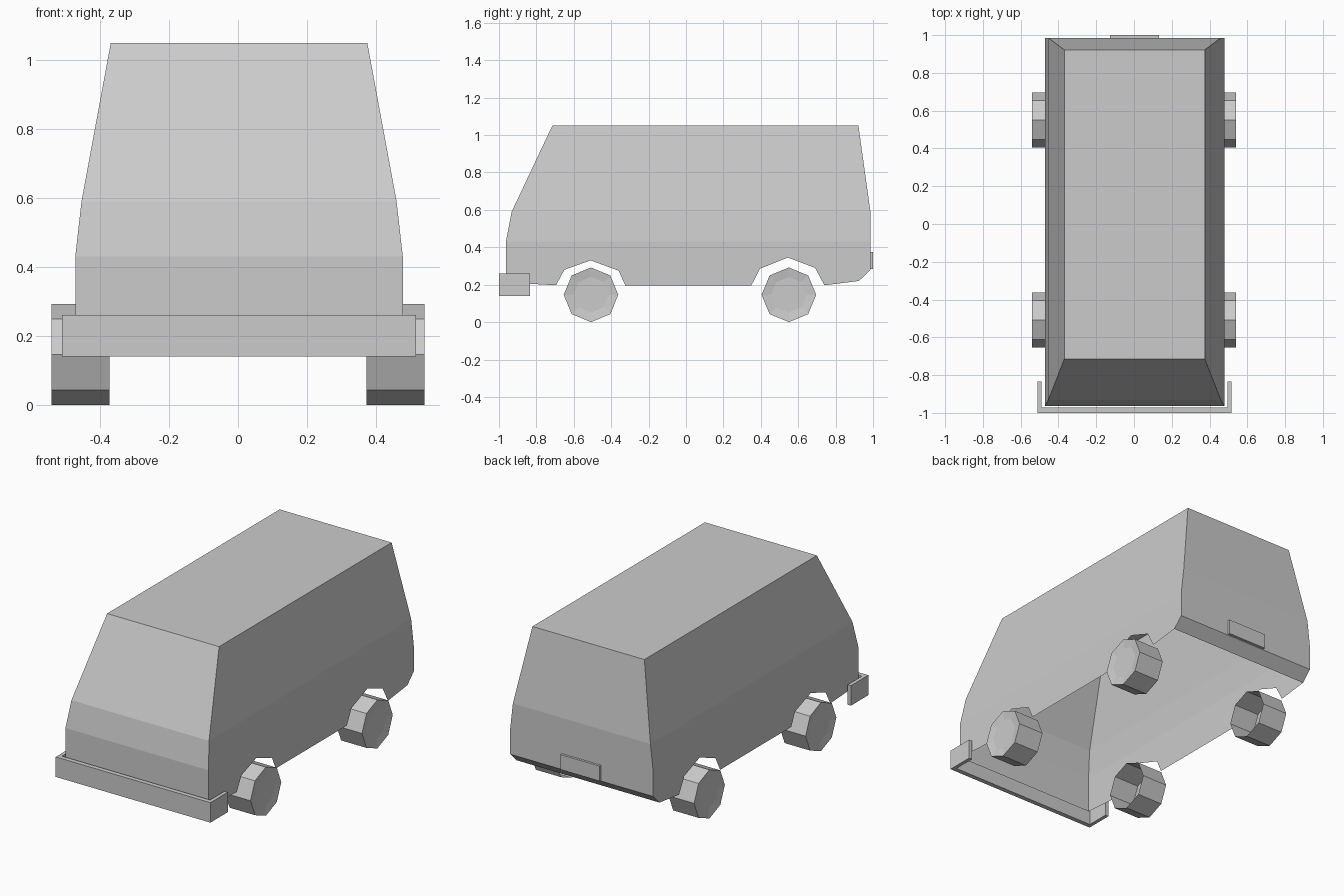
import bpy, bmesh, math

cube = bpy.data.objects.get("Cube")
if cube:
    bpy.data.objects.remove(cube, do_unlink=True)

# Single material
grey = bpy.data.materials.new("light grey")
grey.use_nodes = True
GREY = (0.6, 0.6, 0.6, 1.0)
grey.diffuse_color = GREY
grey.node_tree.nodes["Principled BSDF"].inputs["Base Color"].default_value = GREY

CX = 0.003  # slight sideways offset of body and bumper


def make_object(name, bm, location=(0, 0, 0)):
    bmesh.ops.recalc_face_normals(bm, faces=bm.faces)
    mesh = bpy.data.meshes.new(name)
    bm.to_mesh(mesh)
    bm.free()
    mesh.materials.append(grey)
    obj = bpy.data.objects.new(name, mesh)
    obj.location = location
    bpy.context.collection.objects.link(obj)
    return obj


def extrude_profile(name, points, vector, location=(0, 0, 0)):
    bm = bmesh.new()
    face = bm.faces.new([bm.verts.new(p) for p in points])
    top = bmesh.ops.extrude_face_region(bm, geom=[face], use_keep_orig=True)
    verts = [g for g in top["geom"] if isinstance(g, bmesh.types.BMVert)]
    bmesh.ops.translate(bm, verts=verts, vec=vector)
    return make_object(name, bm, location)


# Body shell, open underneath: rings of (z, half width, front y, back y)
rings = [(1.05, 0.372, -0.715, 0.922),
         (0.59, 0.457, -0.932, 0.986),
         (0.43, 0.475, -0.963, 0.986)]
# Lower side edge with wheel arches, back to front (y, z)
sill = [(0.986, 0.28), (0.925, 0.22), (0.74, 0.197), (0.69, 0.29),
        (0.545, 0.345), (0.395, 0.285), (0.35, 0.197), (-0.325, 0.197),
        (-0.36, 0.275), (-0.51, 0.33), (-0.65, 0.28), (-0.695, 0.197),
        (-0.84, 0.205), (-0.963, 0.215)]

bm = bmesh.new()
loops = [[bm.verts.new(p) for p in ((-w, f, z), (w, f, z), (w, b, z), (-w, b, z))]
         for z, w, f, b in rings]
bm.faces.new(loops[0])
for upper, lower in zip(loops, loops[1:]):
    for i in range(4):
        j = (i + 1) % 4
        bm.faces.new((upper[i], upper[j], lower[j], lower[i]))

# Lower side panels, front panel, back panel and back underside strip
belt = loops[-1]
edges = {}
for side, front, back in ((-1, 0, 3), (1, 1, 2)):
    edges[side] = [bm.verts.new((side * 0.475, y, z)) for y, z in sill]
    bm.faces.new([belt[front], belt[back]] + edges[side])
left, right = edges[1], edges[-1]
bm.faces.new((belt[0], belt[1], left[-1], right[-1]))
bm.faces.new((belt[2], belt[3], right[0], left[0]))
bm.faces.new((left[0], right[0], right[1], left[1]))
make_object("body_shell", bm, (CX, 0, 0))

# Front bumper: thin U-shaped bar wrapping the corners
O, I = 0.514, 0.492
outline = [(-O, -1.0), (O, -1.0), (O, -0.835), (I, -0.835),
           (I, -0.972), (-I, -0.972), (-I, -0.835), (-O, -0.835)]
extrude_profile("front_bumper", [(x, y, 0.14) for x, y in outline],
                (0, 0, 0.12), (CX, 0, 0))

# Plate on the back panel
extrude_profile("back_plate",
                [(-0.13, 0.986, 0.285), (0.13, 0.986, 0.285),
                 (0.13, 0.986, 0.375), (-0.13, 0.986, 0.375)],
                (0, 0.014, 0), (CX, 0, 0))


# Eight-sided wheel, shallow dished outside, open inside
def make_wheel(name, side, y):
    radius = 0.146
    bm = bmesh.new()
    # (distance from centre line, radius)
    circles = [[bm.verts.new((side * x, r * math.sin(k * math.pi / 4),
                              r * math.cos(k * math.pi / 4))) for k in range(8)]
               for x, r in ((0.372, radius), (0.541, radius), (0.533, 0.095))]
    for a, b in zip(circles, circles[1:]):
        for k in range(8):
            n = (k + 1) % 8
            bm.faces.new((a[k], a[n], b[n], b[k]))
    bm.faces.new(circles[-1])
    make_object(name, bm, (0, y, radius))


for label, y in (("front", -0.508), ("back", 0.55)):
    for word, side in (("left", 1), ("right", -1)):
        make_wheel(f"{label}_{word}_wheel", side, y)
